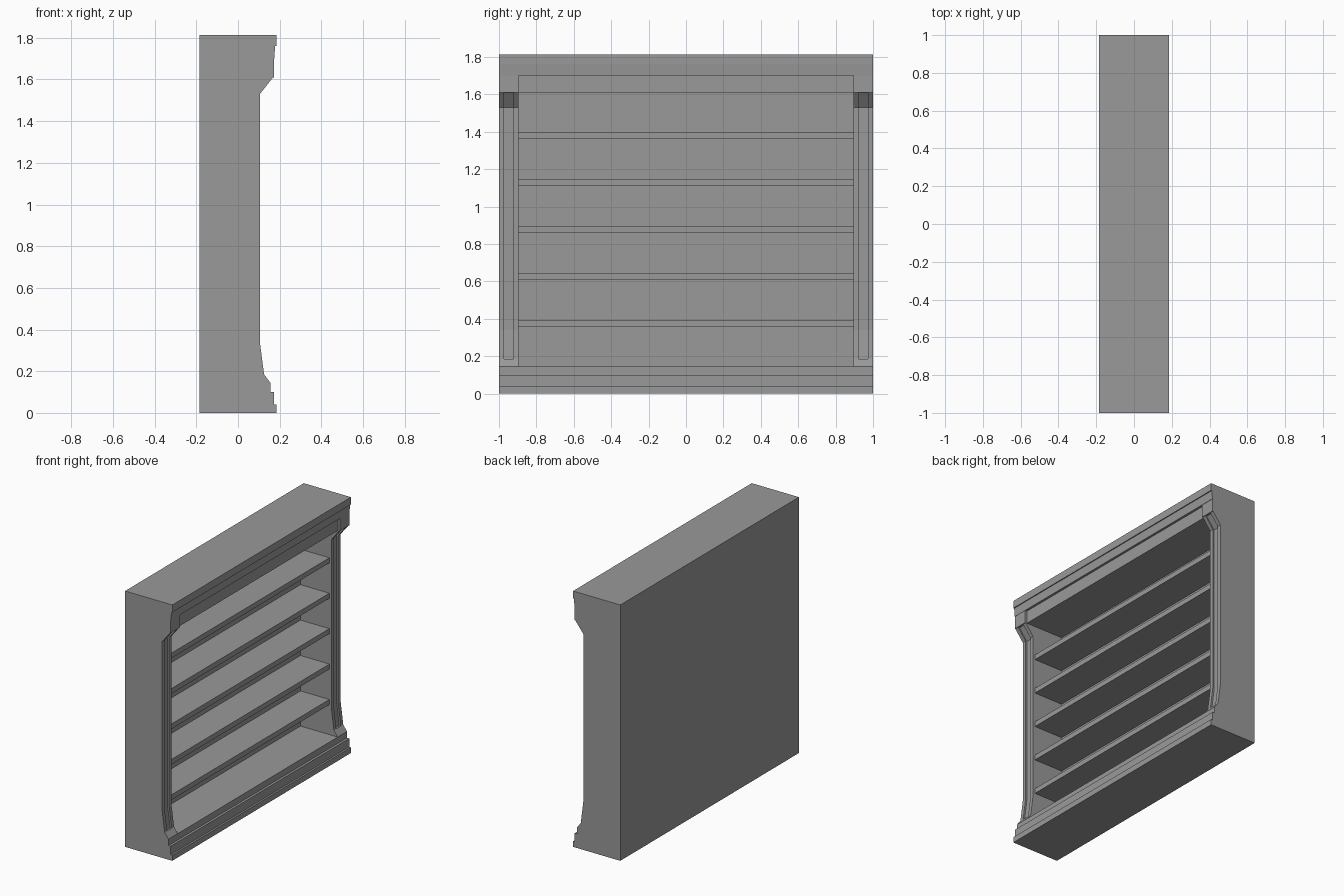
import bpy
import bmesh

old = bpy.data.objects.get("Cube")
if old:
    bpy.data.objects.remove(old)

grey = bpy.data.materials.new("warm_free_grey")
grey.name = "plain_grey"
grey.use_nodes = True
colour = (0.32, 0.32, 0.32, 1)
grey.diffuse_color = colour
grey.node_tree.nodes["Principled BSDF"].inputs["Base Color"].default_value = colour

BACK = -0.185      # rear plane
INNER = 0.895      # inner face of each side
FLOOR, CEILING, CORNICE, TOP = 0.145, 1.61, 1.70, 1.813


def prism(bm, profile, y0, y1):
    """Extrude an (x, z) outline along y."""
    face = bm.faces.new([bm.verts.new((x, y0, z)) for x, z in profile])
    result = bmesh.ops.extrude_face_region(bm, geom=[face])
    moved = [v for v in result["geom"] if isinstance(v, bmesh.types.BMVert)]
    bmesh.ops.translate(bm, verts=moved, vec=(0, y1 - y0, 0))


def part(name, pieces):
    """Make one object from (outline, y start, y end) pieces."""
    bm = bmesh.new()
    for profile, y0, y1 in pieces:
        prism(bm, profile, y0, y1)
    bmesh.ops.recalc_face_normals(bm, faces=bm.faces)
    mesh = bpy.data.meshes.new(name)
    bm.to_mesh(mesh)
    bm.free()
    mesh.materials.append(grey)
    obj = bpy.data.objects.new(name, mesh)
    bpy.context.collection.objects.link(obj)
    return obj


def rect(x0, x1, z0, z1):
    return [(x0, z0), (x1, z0), (x1, z1), (x0, z1)]


# Stepped plinth and cornice across the full width
plinth = [(BACK, 0), (0.185, 0), (0.185, 0.04), (0.172, 0.04),
          (0.172, 0.10), (0.155, 0.10), (0.155, FLOOR), (BACK, FLOOR)]
part("plinth", [(plinth, -1, 1)])
cornice = [(BACK, CORNICE), (0.174, CORNICE), (0.178, 1.76),
           (0.185, 1.76), (0.185, TOP), (BACK, TOP)]
part("cornice", [(cornice, -1, 1)])
part("frieze", [(rect(BACK, 0.158, CEILING, CORNICE), -INNER, INNER)])
part("back_panel", [(rect(BACK, -0.137, FLOOR, CEILING), -INNER, INNER)])

# Curved side uprights with a sunken channel down the front
front = [(0.125, 0.185), (0.105, 0.34), (0.105, 1.53), (0.168, CEILING)]
foot = [(BACK, FLOOR), (0.155, FLOOR)]
head = [(0.172, CEILING), (0.172, CORNICE), (BACK, CORNICE)]
upright = foot + front + head
channel = foot + front[:1] + [(x - 0.012, z) for x, z in front] + head
for name, s in (("left_upright", 1), ("right_upright", -1)):
    part(name, [(upright, s * INNER, s * 0.922),
                (channel, s * 0.922, s * 0.972),
                (upright, s * 0.972, s)])

# Evenly spaced shelves
for i in range(5):
    z = 0.358 + i * 0.251
    part(f"shelf_{i + 1}", [(rect(-0.137, 0.09, z, z + 0.036), -INNER, INNER)])
